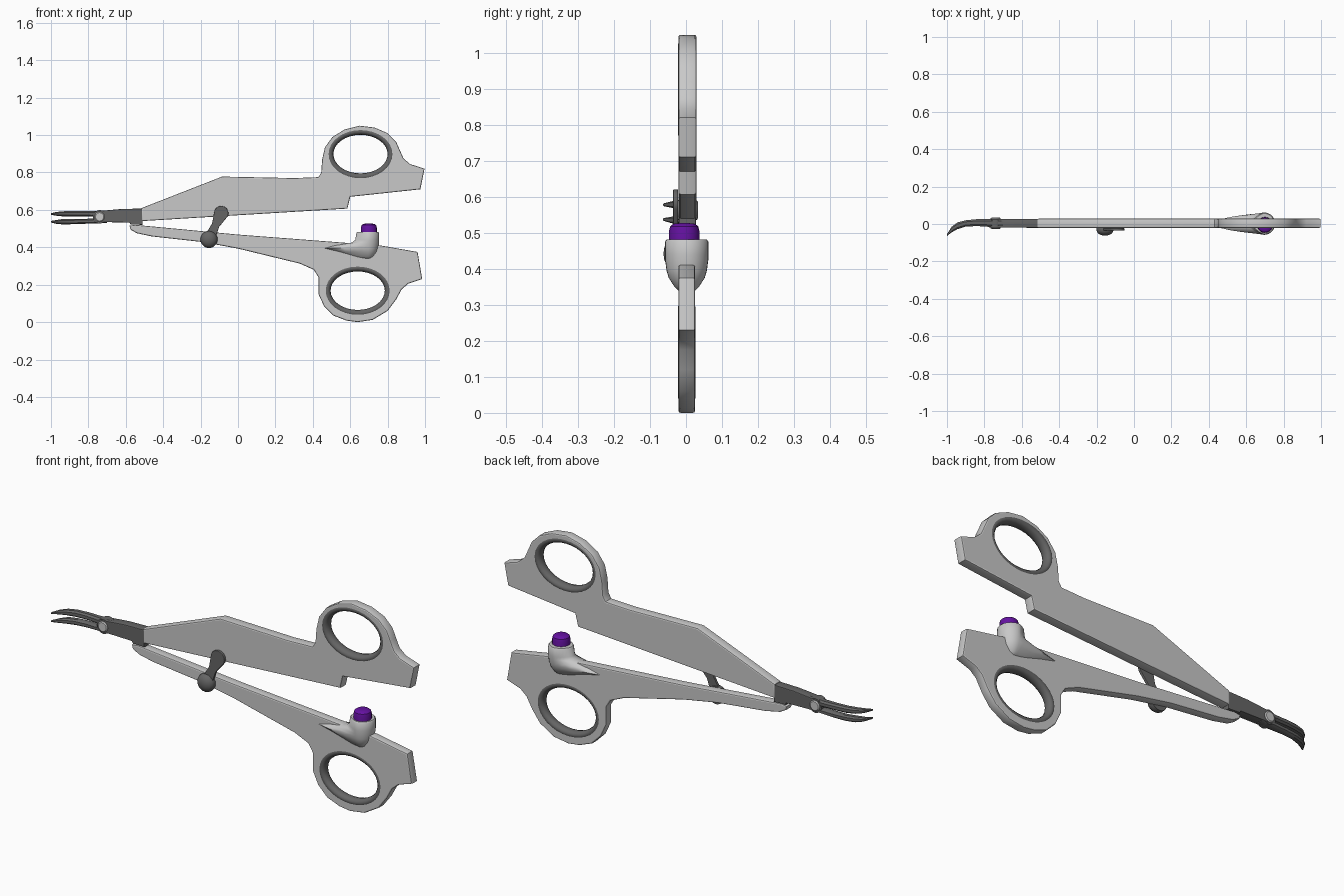
import bpy, bmesh, math
from mathutils import Vector, Matrix

if "Cube" in bpy.data.objects:
    bpy.data.objects.remove(bpy.data.objects["Cube"])


def material(name, rgb):
    m = bpy.data.materials.new(name)
    m.diffuse_color = (*rgb, 1)
    m.use_nodes = True
    m.node_tree.nodes["Principled BSDF"].inputs["Base Color"].default_value = m.diffuse_color
    return m


SILVER = material("light_grey", (0.58, 0.58, 0.58))
STEEL = material("dark_grey", (0.13, 0.13, 0.13))
PURPLE = material("purple", (0.13, 0.006, 0.36))


def finish(ob, mat, angle=35):
    ob.data.materials.clear()
    ob.data.materials.append(mat)
    bpy.ops.object.select_all(action='DESELECT')
    ob.select_set(True)
    bpy.context.view_layer.objects.active = ob
    bpy.ops.object.shade_smooth_by_angle(angle=math.radians(angle))
    return ob


def plate(name, outlines, y0, y1, mat, bevel=0.006):
    """Bevelled flat plate from x-z outlines; later outlines become holes."""
    cu = bpy.data.curves.new(name, 'CURVE')
    cu.dimensions, cu.fill_mode = '2D', 'BOTH'
    for pts in outlines:
        sp = cu.splines.new('POLY')
        sp.points.add(len(pts) - 1)
        for p, (x, z) in zip(sp.points, pts):
            p.co = (x, z, 0, 1)
        sp.use_cyclic_u = True
    cu.extrude = (y1 - y0) / 2 - bevel
    cu.bevel_depth, cu.offset, cu.bevel_resolution = bevel, -bevel, 1
    ob = bpy.data.objects.new(name, cu)
    bpy.context.collection.objects.link(ob)
    bpy.ops.object.select_all(action='DESELECT')
    ob.select_set(True)
    bpy.context.view_layer.objects.active = ob
    bpy.ops.object.convert(target='MESH')
    ob = bpy.context.object
    ob.data.transform(Matrix.Translation((0, (y0 + y1) / 2, 0))
                      @ Matrix.Rotation(math.pi / 2, 4, 'X'))
    return finish(ob, mat)


def loft(name, loops, mat, closed=False, angle=35):
    """Skin a list of equal-length point loops."""
    bm = bmesh.new()
    rows = [[bm.verts.new(p) for p in lp] for lp in loops]
    n = len(rows[0])
    for i in range(len(rows) if closed else len(rows) - 1):
        a, b = rows[i], rows[(i + 1) % len(rows)]
        for j in range(n):
            k = (j + 1) % n
            bm.faces.new((a[j], a[k], b[k], b[j]))
    if not closed:
        bm.faces.new(rows[0])
        bm.faces.new(rows[-1])
    bmesh.ops.recalc_face_normals(bm, faces=bm.faces)
    me = bpy.data.meshes.new(name)
    bm.to_mesh(me)
    bm.free()
    ob = bpy.data.objects.new(name, me)
    bpy.context.collection.objects.link(ob)
    return finish(ob, mat, angle)


def turned(name, centre, profile, axis, mat, n=20):
    """Solid of revolution: profile of (radius, offset) along y or z."""
    c, loops = Vector(centre), []
    for r, h in profile:
        ring = []
        for i in range(n):
            a = 2 * math.pi * i / n
            u, v = r * math.cos(a), r * math.sin(a)
            ring.append(c + Vector((u, h, v) if axis == 'y' else (u, v, h)))
        loops.append(ring)
    return loft(name, loops, mat)


def ellipse(cx, cz, rx, rz, n=24):
    return [(cx + rx * math.cos(2 * math.pi * i / n),
             cz + rz * math.sin(2 * math.pi * i / n)) for i in range(n)]


def finger_ring(name, cx, cz, yc, half):
    """Rounded liner around a finger hole."""
    loops = []
    for i in range(32):
        a = 2 * math.pi * i / 32
        ring = []
        for j in range(10):
            t = 2 * math.pi * j / 10
            w = 0.019 * math.cos(t)
            ring.append((cx + (0.164 + w) * math.cos(a), yc + half * math.sin(t),
                         cz + (0.122 + w) * math.sin(a)))
        loops.append(ring)
    return loft(name, loops, STEEL, closed=True, angle=60)


# Handles, each with a finger hole
upper = [(-.515, .54), (.585, .607), (.60, .67), (.975, .71), (.997, .82), (.92, .845),
         (.885, .875), (.865, .92), (.845, .965), (.80, 1.01), (.73, 1.04), (.65, 1.05),
         (.57, 1.03), (.505, .99), (.465, .935), (.45, .87), (.445, .80), (.43, .775),
         (.30, .77), (-.085, .778), (-.515, .61)]
lower = [(-.58, .515), (-.575, .495), (-.54, .475), (-.46, .458), (-.19, .428), (0, .393),
         (.33, .313), (.405, .28), (.43, .24), (.43, .15), (.46, .085), (.51, .035),
         (.58, .008), (.64, 0), (.72, .012), (.80, .06), (.845, .12), (.875, .175),
         (.91, .205), (.985, .23), (.96, .375), (.76, .41), (0, .468), (-.55, .52)]
plate("upper_handle", [upper, ellipse(.655, .898, .164, .122)], -.021, .029, SILVER)
plate("lower_handle", [lower, ellipse(.64, .168, .164, .122)], -.021, .025, SILVER)
finger_ring("upper_finger_ring", .655, .898, .004, .027)
finger_ring("lower_finger_ring", .64, .168, .002, .025)

# Jaw block at the front of the upper handle
plate("jaw_block", [[(-.73, .535), (-.58, .532), (-.575, .522), (-.51, .52),
                     (-.51, .607), (-.62, .605), (-.73, .595)]], -.02, .028, STEEL, .004)


# Curved jaw blades: stations of x, front y, back y, bottom z, top z
def blade(name, stations):
    loops = []
    for x, y0, y1, z0, z1 in stations:
        c, d = (y1 - y0) * .25, (z1 - z0) * .25
        loops.append([(x, y0 + c, z0), (x, y1 - c, z0), (x, y1, z0 + d), (x, y1, z1 - d),
                      (x, y1 - c, z1), (x, y0 + c, z1), (x, y0, z1 - d), (x, y0, z0 + d)])
    return loft(name, loops, STEEL)


curve = [(-1, -.064, -.054), (-.975, -.045, -.015), (-.945, -.028, .008),
         (-.90, -.014, .02), (-.84, -.011, .026), (-.78, -.015, .028), (-.70, -.018, .028)]
top_z = [(.574, .582), (.569, .588), (.566, .592), (.564, .594), (.564, .594),
         (.564, .593), (.564, .598)]
low_z = [(.533, .541), (.526, .545), (.523, .550), (.523, .551), (.525, .552),
         (.527, .553), (.53, .555)]
blade("upper_jaw_blade", [(*c, *z) for c, z in zip(curve, top_z)])
blade("lower_jaw_blade", [(*c, *z) for c, z in zip(curve, low_z)])

# Jaw hinge boss and pin
turned("hinge_boss", (-.74, 0, .563), [(.036, -.019), (.036, .027)], 'y', STEEL)
turned("hinge_pin", (-.74, 0, .563),
       [(.022, -.026), (.027, -.022), (.027, .030), (.022, .034)], 'y', SILVER)

# Locking lever between the handles, with its round pivot
p, q, lever = Vector((-.155, .442)), Vector((-.09, .582)), []
base = math.atan2(q.y - p.y, q.x - p.x)
for centre, r, start in ((q, .039, base - math.pi / 2), (p, .030, base + math.pi / 2)):
    for i in range(9):
        a = start + math.pi * i / 8
        lever.append((centre.x + r * math.cos(a), centre.y + r * math.sin(a)))
    # narrow waist between the ends
    side = Vector((-math.sin(base), math.cos(base))) * .021
    m = p.lerp(q, .55) + (side if centre is q else -side)
    lever.append((m.x, m.y))
plate("lock_lever", [lever], -.036, -.022, STEEL, .003)
turned("lever_pivot", (-.155, 0, .442),
       [(.044, -.015), (.046, -.030), (.043, -.042), (.034, -.053), (.018, -.060), (.005, -.062)],
       'y', STEEL)


# Button housing, flowing into the lower handle towards the front
def teardrop(z, r, reach, cx=.695, n=28):
    pts = []
    for i in range(n):
        a = 2 * math.pi * i / n
        c, s = math.cos(a), math.sin(a)
        x = r * c if c > 0 else -reach * abs(c) ** 1.6
        pts.append((cx + x, .002 + r * s, z))
    return pts


loft("button_housing", [teardrop(.335, .018, .06), teardrop(.35, .034, .10),
                        teardrop(.375, .050, .18), teardrop(.395, .056, .27),
                        teardrop(.41, .058, .20), teardrop(.425, .060, .085),
                        teardrop(.44, .060, .068), teardrop(.476, .060, .062),
                        teardrop(.482, .055, .057)], SILVER, angle=50)

# Push button
turned("push_button", (.70, -.005, 0),
       [(.042, .47), (.042, .506), (.039, .518), (.030, .525), (.012, .527)], 'z', PURPLE)
